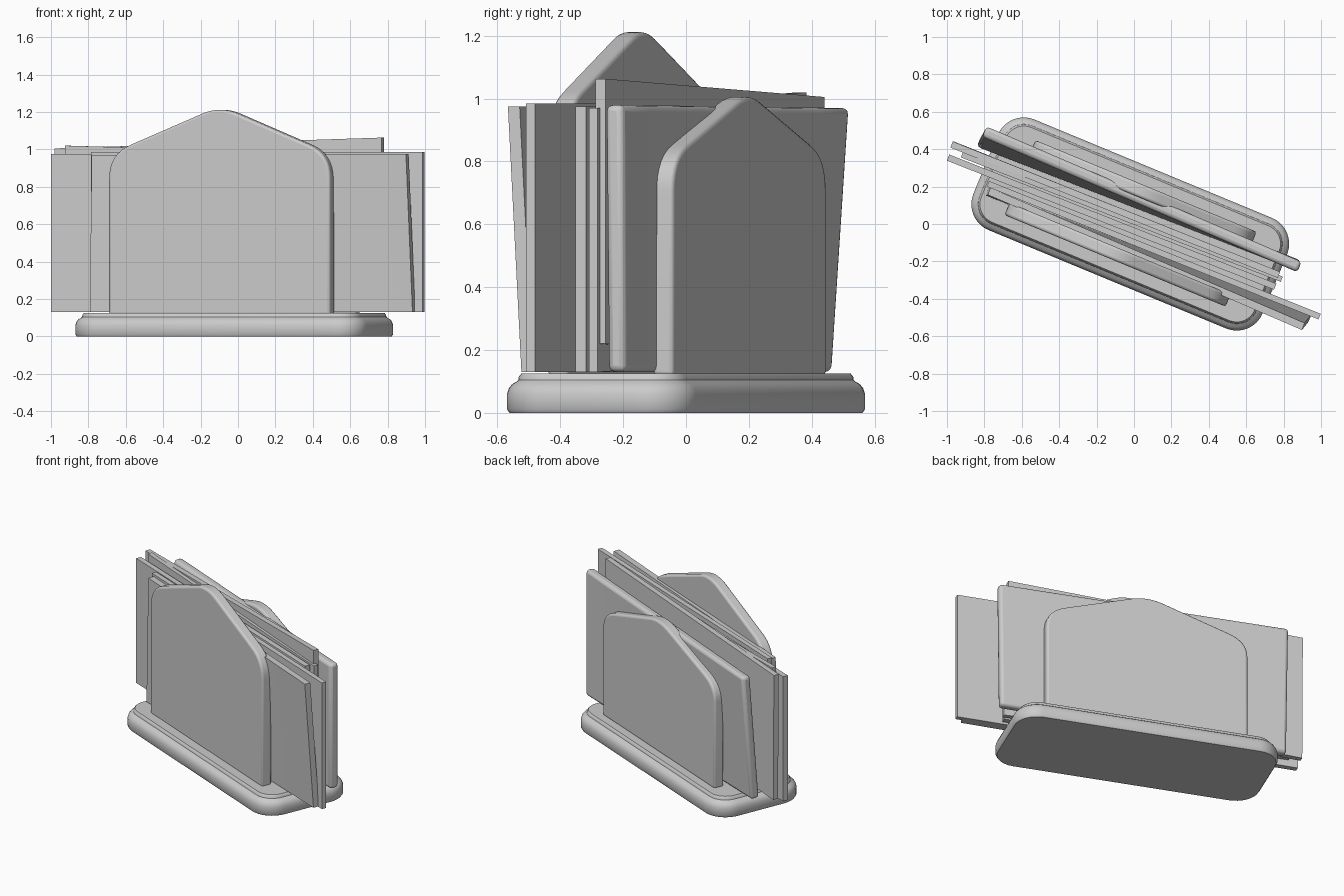
import bpy, bmesh
from math import cos, sin, pi, radians
from mathutils import Vector, Matrix

if "Cube" in bpy.data.objects:
    bpy.data.objects.remove(bpy.data.objects["Cube"])

HOLDER = Matrix.Translation((-0.02, 0, 0)) @ Matrix.Rotation(radians(-22.5), 4, 'Z')


def finish(name, bm, matrix=None, bevel=0, segments=3):
    bmesh.ops.recalc_face_normals(bm, faces=bm.faces[:])
    mesh = bpy.data.meshes.new(name)
    bm.to_mesh(mesh)
    bm.free()
    ob = bpy.data.objects.new(name, mesh)
    bpy.context.collection.objects.link(ob)
    if matrix:
        ob.matrix_world = matrix
    if bevel:
        mod = ob.modifiers.new("Bevel", 'BEVEL')
        mod.width, mod.segments = bevel, segments
        mod.limit_method, mod.angle_limit = 'ANGLE', radians(40)
    bpy.ops.object.select_all(action='DESELECT')
    ob.select_set(True)
    bpy.context.view_layer.objects.active = ob
    bpy.ops.object.shade_smooth_by_angle(angle=radians(35))
    return ob


def loft(bm, rings):
    rows = [[bm.verts.new(p) for p in ring] for ring in rings]
    n = len(rows[0])
    for a, b in zip(rows, rows[1:]):
        for i in range(n):
            j = (i + 1) % n
            bm.faces.new((a[i], a[j], b[j], b[i]))
    bm.faces.new(rows[0][::-1])
    bm.faces.new(rows[-1])


# Base: rounded rectangle with a moulded, stepped rim
def rounded_rect(hx, hy, r, inset, z, steps=8):
    pts = []
    for k, (sx, sy) in enumerate(((1, 1), (-1, 1), (-1, -1), (1, -1))):
        for i in range(steps + 1):
            a = (k + i / steps) * pi / 2
            pts.append((sx * (hx - r) + (r - inset) * cos(a),
                        sy * (hy - r) + (r - inset) * sin(a), z))
    return pts


bm = bmesh.new()
rim = [(0.008, 0), (0, 0.012), (0, 0.06), (0.006, 0.078), (0.016, 0.091),
       (0.03, 0.099), (0.036, 0.104), (0.038, 0.115), (0.046, 0.125)]
loft(bm, [rounded_rect(0.837, 0.32, 0.15, d, z) for d, z in rim])
finish("base", bm, HOLDER)


# Side panels: gabled profile with softened corners
def soften(corners, steps=8):
    pts = []
    for k, (p, d) in enumerate(corners):
        p = Vector(p)
        if not d:
            pts.append(p)
            continue
        a = p + (Vector(corners[k - 1][0]) - p).normalized() * d
        b = p + (Vector(corners[(k + 1) % len(corners)][0]) - p).normalized() * d
        for i in range(steps + 1):
            t = i / steps
            pts.append(a * (1 - t) ** 2 + p * 2 * t * (1 - t) + b * t * t)
    return pts


def panel(name, v, scale, t=0.07):
    prof = soften([((-0.64, -0.01), 0), ((-0.64, 0.85), 0.13),
                   ((0, 1.107), 0.11), ((0.64, 0.85), 0.13), ((0.64, -0.01), 0)])
    bm = bmesh.new()
    loft(bm, [[(p.x, v + s * t / 2, 0.125 + p.y * scale) for p in prof] for s in (-1, 1)])
    finish(name, bm, HOLDER, 0.014)


panel("front_panel", -0.178, 1.0)
panel("back_panel", 0.185, 0.81)


# Sheets: thin slabs between four corners, so they can lean and twist
def sheet(name, bl, br, tl, tr, t, bevel=0.0, cuts=8):
    bl, br, tl, tr = map(Vector, (bl, br, tl, tr))
    run = (br - bl).normalized()
    n = Vector((-run.y, run.x, 0)).normalized() * t / 2
    bm = bmesh.new()
    rings = []
    for i in range(cuts + 1):
        f = i / cuts
        lo, hi = bl.lerp(br, f), tl.lerp(tr, f)
        rings.append([lo - n, lo + n, hi + n, hi - n])
    loft(bm, rings)
    finish(name, bm, None, bevel)


sheet("sheet_back_leaning", (-0.83, 0.44, 0.13), (0.88, -0.222, 0.13),
      (-0.80, 0.495, 0.97), (0.885, -0.23, 0.98), 0.06, 0.02)
sheet("sheet_tilted_tall", (-0.97, 0.425, 0.16), (0.775, -0.272, 0.22),
      (-0.975, 0.425, 1.005), (0.775, -0.272, 1.063), 0.035)
sheet("sheet_tilted_low", (-0.92, 0.37, 0.17), (0.79, -0.295, 0.13),
      (-0.92, 0.37, 1.02), (0.79, -0.295, 0.97), 0.03)
sheet("sheet_middle", (-0.994, 0.355, 0.13), (0.755, -0.335, 0.13),
      (-0.994, 0.355, 0.975), (0.755, -0.335, 0.975), 0.035)
sheet("sheet_front_upright", (-0.78, 0.215, 0.13), (0.992, -0.495, 0.13),
      (-0.78, 0.215, 0.985), (0.992, -0.495, 0.985), 0.032)
sheet("sheet_front_leaning", (-0.785, 0.17, 0.13), (0.94, -0.505, 0.13),
      (-0.775, 0.175, 0.97), (0.905, -0.548, 0.975), 0.04)
